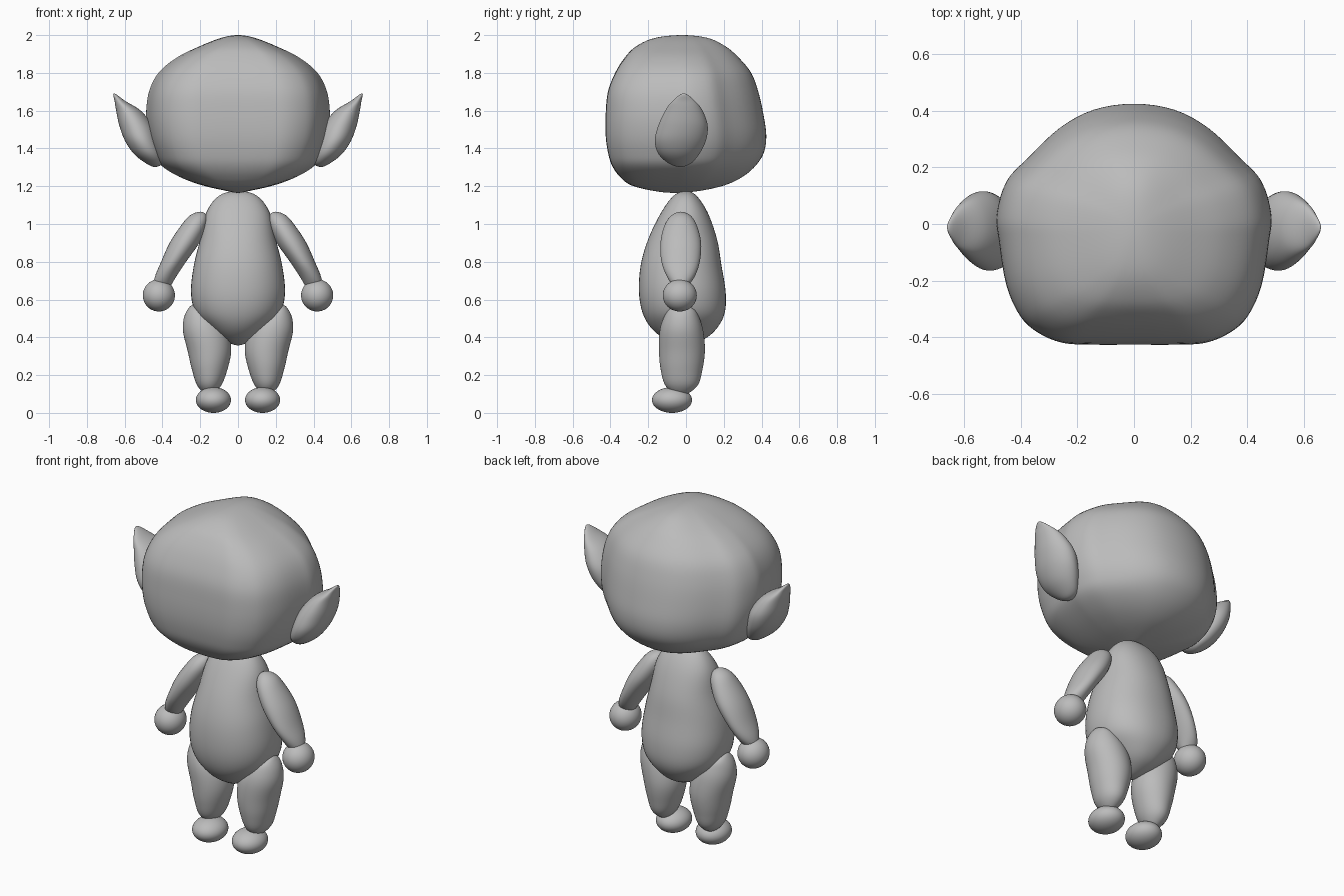
import bpy, bmesh, math
from mathutils import Vector

if "Cube" in bpy.data.objects:
    bpy.data.objects.remove(bpy.data.objects["Cube"])

grey = bpy.data.materials.new("plain grey")
grey.diffuse_color = (0.5, 0.5, 0.5, 1)
grey.use_nodes = True
grey.node_tree.nodes["Principled BSDF"].inputs["Base Color"].default_value = grey.diffuse_color


def spline(pts, steps, before, after):
    """Smooth curve through points (tuples of any length)."""
    p = [Vector(q) for q in [before] + list(pts) + [after]]
    out = []
    for i in range(1, len(p) - 2):
        a, b, c, d = p[i - 1:i + 3]
        for s in range(steps):
            t = s / steps
            out.append(0.5 * (2 * b + (c - a) * t + (2 * a - 5 * b + 4 * c - d) * t * t
                              + (3 * b - a - 3 * c + d) * t ** 3))
    out.append(p[-2])
    return out


def superellipse(power, n=48):
    def q(v):
        return math.copysign(abs(v) ** (2 / power), v)
    return [Vector((q(math.cos(2 * math.pi * i / n)), q(math.sin(2 * math.pi * i / n))))
            for i in range(n)]


def finish(obj, mirror):
    bpy.context.collection.objects.link(obj)
    obj.data.materials.append(grey)
    for f in obj.data.polygons:
        f.use_smooth = True
    if mirror:
        obj.modifiers.new("mirror", 'MIRROR')


def loft(name, levels, outline, mirror=False, soften=False):
    """Skin over horizontal sections (z, x0, x1, y0, y1); both ends close in a point."""
    def reflect(l):
        return (l[0], l[2], l[1], l[4], l[3])
    rows = spline(levels, 5, reflect(levels[1]), reflect(levels[-2]))
    bm = bmesh.new()
    rings = []
    for k, (z, x0, x1, y0, y1) in enumerate(rows):
        cx, cy, rx, ry = (x0 + x1) / 2, (y0 + y1) / 2, (x1 - x0) / 2, (y1 - y0) / 2
        if k in (0, len(rows) - 1):
            rings.append([bm.verts.new((cx, cy, z))])
            continue
        w = abs(2 * k / (len(rows) - 1) - 1) ** 3 if soften else 0
        ring = []
        for p in outline:
            q = p.lerp(p.normalized(), w)
            ring.append(bm.verts.new((cx + q.x * rx, cy + q.y * ry, z)))
        rings.append(ring)
    n = len(outline)
    for a, b in zip(rings, rings[1:]):
        for i in range(n):
            j = (i + 1) % n
            if len(a) == 1:
                bm.faces.new((a[0], b[i], b[j]))
            elif len(b) == 1:
                bm.faces.new((a[i], a[j], b[0]))
            else:
                bm.faces.new((a[i], a[j], b[j], b[i]))
    bmesh.ops.recalc_face_normals(bm, faces=bm.faces)
    me = bpy.data.meshes.new(name)
    bm.to_mesh(me)
    bm.free()
    finish(bpy.data.objects.new(name, me), mirror)


def ball(name, centre, radii):
    bm = bmesh.new()
    bmesh.ops.create_uvsphere(bm, u_segments=40, v_segments=24, radius=1)
    for v in bm.verts:
        v.co = Vector([c + r * k for c, r, k in zip(centre, radii, v.co)])
    me = bpy.data.meshes.new(name)
    bm.to_mesh(me)
    bm.free()
    finish(bpy.data.objects.new(name, me), True)


# Head: flat face, tapered back
half = [(0, -1), (.3, -1), (.52, -.985), (.70, -.9), (.83, -.76), (.93, -.5), (.985, -.12),
        (1, .1), (.93, .37), (.775, .56), (.55, .8), (.3, .95), (0, 1)]
side = spline(half, 4, (-.3, -1), (-.3, .95))
head_outline = [p for p in side] + [Vector((-p.x, p.y)) for p in side[-2:0:-1]]
head = [(2.0, 0, -.02, -.02), (1.985, .09, -.165, .115), (1.94, .205, -.265, .21),
        (1.88, .325, -.325, .28), (1.80, .42, -.375, .345), (1.70, .47, -.413, .383),
        (1.58, .485, -.425, .41), (1.47, .475, -.425, .425), (1.38, .447, -.413, .413),
        (1.31, .405, -.392, .37), (1.25, .31, -.35, .30), (1.205, .19, -.29, .205),
        (1.175, .06, -.17, .07), (1.165, 0, -.06, -.06)]
loft("head", [(z, -w, w, a, b) for z, w, a, b in head], head_outline, soften=True)

# Torso
torso = [(1.175, 0, 0, 0), (1.15, .10, -.065, .055), (1.06, .168, -.132, .115),
         (.92, .20, -.20, .164), (.78, .234, -.24, .188), (.64, .249, -.249, .21),
         (.53, .225, -.23, .205), (.45, .155, -.185, .165), (.39, .08, -.11, .095),
         (.357, 0, -.02, -.02)]
loft("torso", [(z, -w, w, a, b) for z, w, a, b in torso], superellipse(2.2))

# Ears: pointed leaves leaning outwards
loft("ear", [(1.692, .657, .657, -.012, -.012), (1.65, .595, .653, -.072, .048),
             (1.60, .515, .645, -.11, .088), (1.52, .45, .628, -.147, .115),
             (1.44, .42, .598, -.165, .105), (1.37, .40, .55, -.145, .07),
             (1.32, .40, .485, -.09, .025), (1.302, .44, .44, -.03, -.03)],
     superellipse(2), mirror=True)

# Arms and hands
loft("arm", [(1.065, .20, .20, -.028, -.028), (1.045, .165, .255, -.078, .024),
             (.99, .165, .303, -.115, .058), (.90, .205, .362, -.135, .08),
             (.80, .275, .407, -.13, .073), (.72, .328, .44, -.10, .045),
             (.66, .365, .445, -.06, 0), (.63, .40, .40, -.03, -.03)],
     superellipse(2), mirror=True)
ball("hand", (.419, -.033, .622), (.085, .09, .085))

# Legs and feet
loft("leg", [(.572, .235, .235, -.025, -.025), (.55, .18, .265, -.085, .04),
             (.50, .10, .287, -.12, .072), (.43, .05, .291, -.14, .092),
             (.33, .036, .267, -.143, .10), (.23, .056, .244, -.134, .087),
             (.14, .092, .213, -.106, .058), (.09, .15, .15, -.03, -.03)],
     superellipse(2), mirror=True)
ball("foot", (.13, -.074, .068), (.093, .106, .068))
